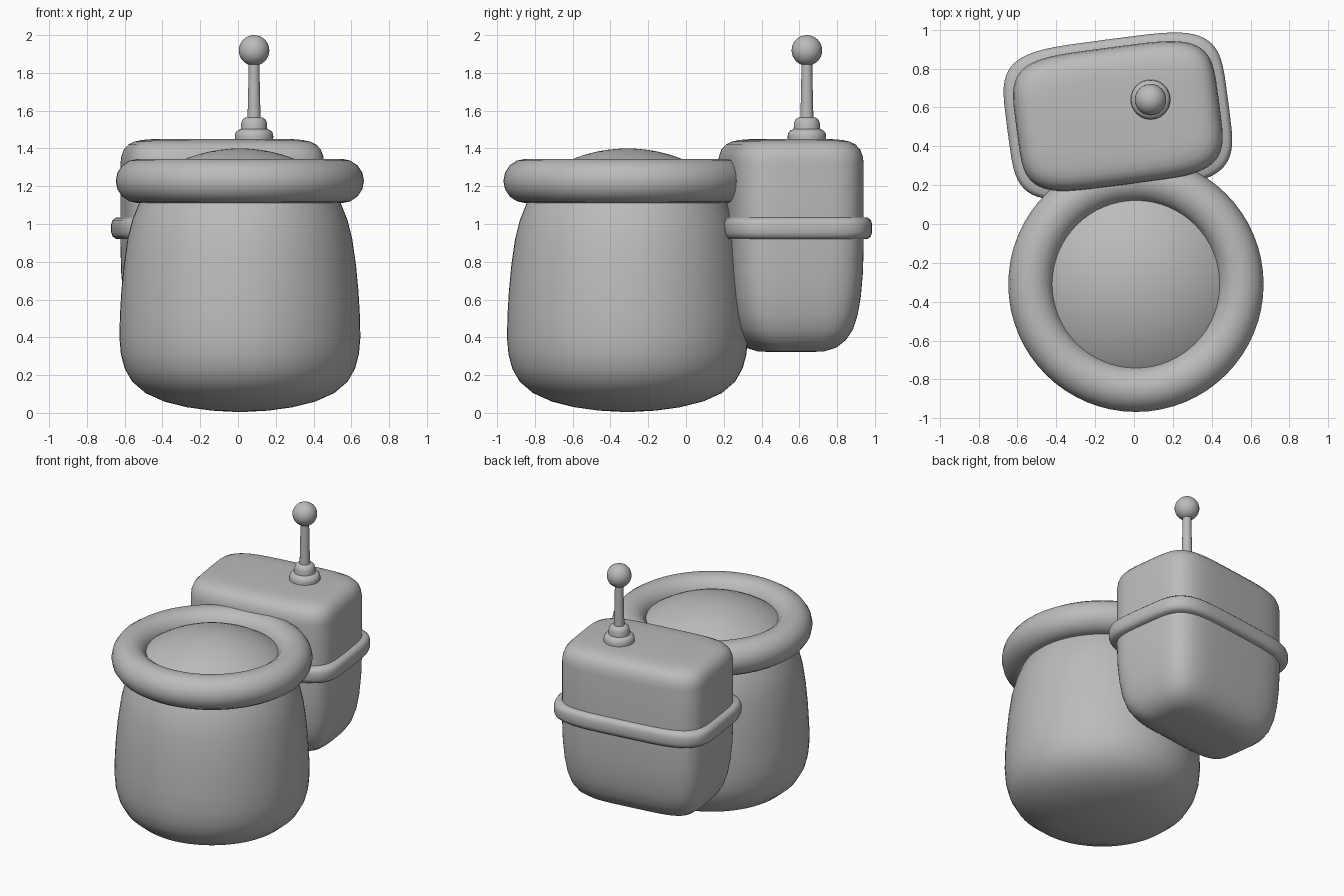
import bpy, bmesh, math

if "Cube" in bpy.data.objects:
    bpy.data.objects.remove(bpy.data.objects["Cube"], do_unlink=True)

grey = bpy.data.materials.new("plain grey")
grey.use_nodes = True
COLOUR = (0.5, 0.5, 0.5, 1)
grey.diffuse_color = COLOUR
grey.node_tree.nodes["Principled BSDF"].inputs["Base Color"].default_value = COLOUR


def circle(radius, count):
    return [(radius * math.cos(2 * math.pi * i / count),
             radius * math.sin(2 * math.pi * i / count)) for i in range(count)]


def rounded_box(a, b, count=64, power=4.5):
    """Superellipse outline with half sizes a and b."""
    pts = []
    for c, s in circle(1, count):
        pts.append((a * math.copysign(abs(c) ** (2 / power), c),
                    b * math.copysign(abs(s) ** (2 / power), s)))
    return pts


def loft(name, rings, location, turn=0, closed=False, angle=50):
    """Skin a stack of (outline, height) rings, capped or closed in a loop."""
    bm = bmesh.new()
    loops = [[bm.verts.new((x, y, z)) for x, y in pts] for pts, z in rings]
    pairs = list(zip(loops, loops[1:]))
    if closed:
        pairs.append((loops[-1], loops[0]))
    else:
        bm.faces.new(loops[0][::-1])
        bm.faces.new(loops[-1])
    for low, high in pairs:
        n = len(low)
        for i in range(n):
            j = (i + 1) % n
            bm.faces.new((low[i], low[j], high[j], high[i]))
    bmesh.ops.recalc_face_normals(bm, faces=bm.faces)
    mesh = bpy.data.meshes.new(name)
    bm.to_mesh(mesh)
    bm.free()
    obj = bpy.data.objects.new(name, mesh)
    bpy.context.collection.objects.link(obj)
    obj.location = location
    obj.rotation_euler.z = turn
    return finish(obj, name, angle)


def finish(obj, name, angle=50):
    obj.name = name
    obj.data.materials.append(grey)
    bpy.ops.object.select_all(action="DESELECT")
    obj.select_set(True)
    bpy.context.view_layer.objects.active = obj
    bpy.ops.object.shade_smooth_by_angle(angle=math.radians(angle))
    return obj


def lathe(name, profile, location, count=64):
    return loft(name, [(circle(r, count), z) for r, z in profile], location)


BOWL = (0.01, -0.31, 0)
TANK = (-0.083, 0.555, 0)
TURN = math.radians(7.5)

# Bowl body
lathe("bowl_body", [(0.02, 0.005), (0.15, 0.012), (0.28, 0.03), (0.40, 0.06),
                    (0.50, 0.105), (0.57, 0.165), (0.61, 0.235), (0.63, 0.31),
                    (0.638, 0.40), (0.635, 0.52), (0.628, 0.64), (0.615, 0.78),
                    (0.595, 0.92), (0.57, 1.02), (0.53, 1.12), (0.49, 1.2)], BOWL)

# Seat ring
bpy.ops.mesh.primitive_torus_add(location=(BOWL[0], BOWL[1], 1.228), major_segments=64,
                                 minor_segments=16, major_radius=0.54, minor_radius=0.117)
finish(bpy.context.object, "seat_ring", 60)

# Domed lid inside the ring
R = 0.78
lathe("domed_lid", [(R * math.sin(math.radians(a)), 1.40 - R + R * math.cos(math.radians(a)))
                    for a in (40, 36, 32, 28, 24, 20, 16, 12, 8, 4, 1)], BOWL)

# Tank: each entry is (inset, height)
A, B = 0.526, 0.356
shape = [(0.27, 0.322), (0.20, 0.326), (0.14, 0.345), (0.09, 0.385), (0.055, 0.44),
         (0.03, 0.52), (0.014, 0.62), (0.004, 0.74), (0, 0.88), (0, 1.32),
         (0.005, 1.36), (0.018, 1.395), (0.04, 1.42), (0.07, 1.436), (0.11, 1.445),
         (0.17, 1.45)]
loft("tank", [(rounded_box(A - i, B - i), z) for i, z in shape], TANK, TURN)

# Band around the tank
band = [(-0.02, 0.92), (0.025, 0.922), (0.04, 0.935), (0.047, 0.955), (0.047, 1.0),
        (0.04, 1.02), (0.025, 1.033), (-0.02, 1.035)]
loft("tank_band", [(rounded_box(A + o, B + o * 0.9), z) for o, z in band],
     TANK, TURN, closed=True)

# Lever: stepped base, rod and ball
LEVER = (0.085, 0.64, 0)
lathe("lever_base", [(0.1, 1.43), (0.102, 1.465), (0.098, 1.485), (0.085, 1.497),
                     (0.07, 1.503), (0.068, 1.535), (0.062, 1.552), (0.05, 1.562),
                     (0.03, 1.566)], LEVER, 32)
lathe("lever_rod", [(0.035, 1.55), (0.032, 1.66), (0.028, 1.86)], LEVER, 24)
bpy.ops.mesh.primitive_uv_sphere_add(segments=32, ring_count=16, radius=0.081,
                                     location=(LEVER[0], LEVER[1], 1.919))
finish(bpy.context.object, "lever_ball")
